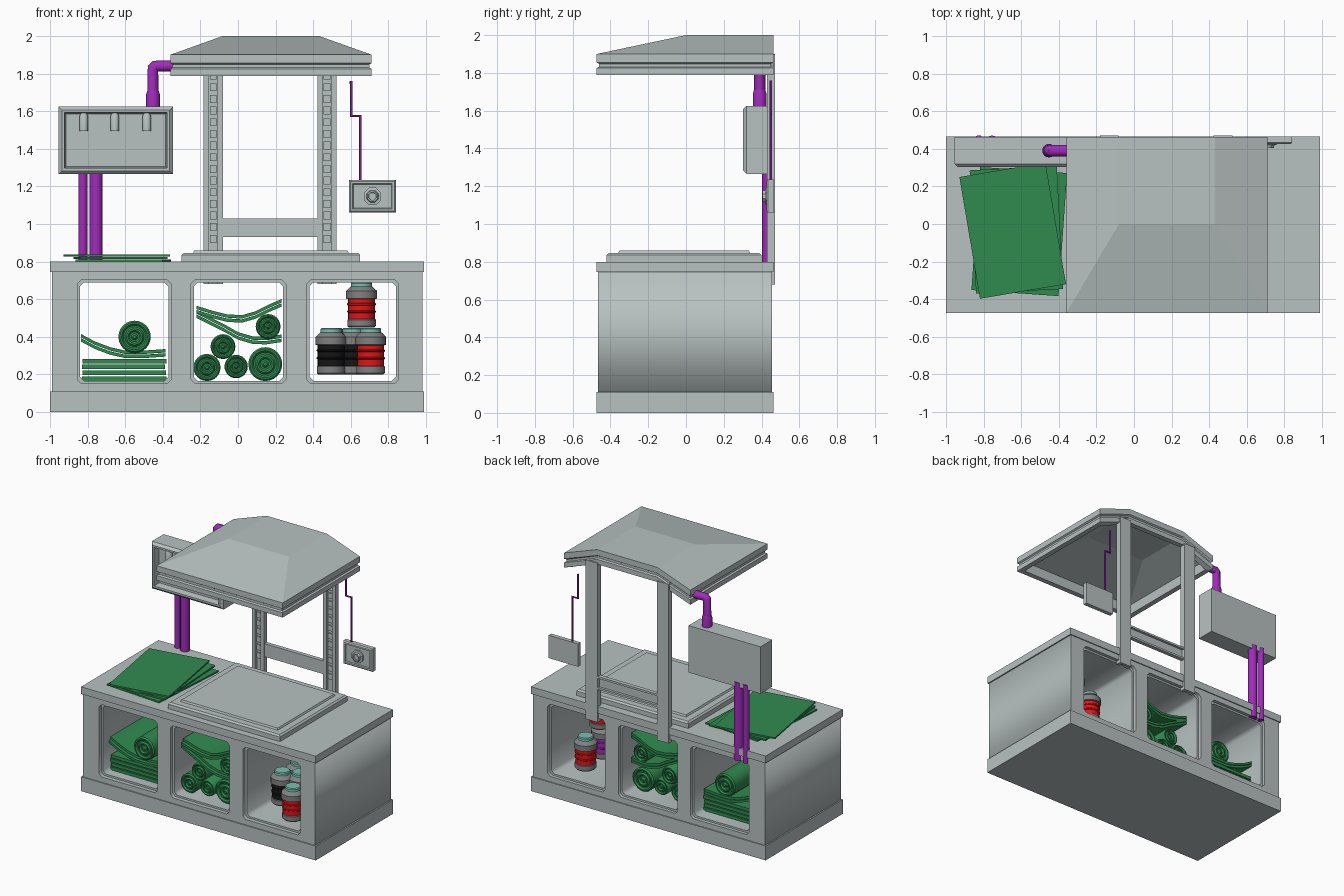
import bpy, bmesh, math
from mathutils import Matrix, Vector

if "Cube" in bpy.data.objects:
    bpy.data.objects.remove(bpy.data.objects["Cube"])


def material(name, rgb):
    m = bpy.data.materials.new(name)
    m.diffuse_color = (*rgb, 1)
    m.use_nodes = True
    m.node_tree.nodes["Principled BSDF"].inputs["Base Color"].default_value = m.diffuse_color
    return m


GREY = material("pale_grey", (0.48, 0.535, 0.535))
GREEN = material("sheet_green", (0.03, 0.26, 0.08))
PURPLE = material("pipe_purple", (0.35, 0.025, 0.48))
RED = material("can_red", (0.75, 0.008, 0.008))
BLACK = material("can_black", (0.008, 0.008, 0.009))
STEEL = material("can_steel", (0.22, 0.22, 0.22))
TEAL = material("cap_teal", (0.2, 0.53, 0.45))


def add(name, bm, mats, smooth=None):
    bmesh.ops.recalc_face_normals(bm, faces=bm.faces)
    me = bpy.data.meshes.new(name)
    bm.to_mesh(me)
    bm.free()
    for m in (mats if isinstance(mats, list) else [mats]):
        me.materials.append(m)
    if smooth:
        me.shade_smooth()
        me.set_sharp_from_angle(angle=math.radians(smooth))
    ob = bpy.data.objects.new(name, me)
    bpy.context.collection.objects.link(ob)
    return ob


def cube(bm, x0, x1, y0, y1, z0, z1):
    mat = Matrix.Translation(((x0 + x1) / 2, (y0 + y1) / 2, (z0 + z1) / 2)) @ \
        Matrix.Diagonal((x1 - x0, y1 - y0, z1 - z0, 1))
    return bmesh.ops.create_cube(bm, size=1, matrix=mat)["verts"]


def boxes(name, dims, mat):
    bm = bmesh.new()
    for d in dims:
        cube(bm, *d)
    return add(name, bm, mat)


def panel(name, dims, direction, steps, mat):
    """Box whose face towards direction gets a chain of insets (thickness, depth)."""
    bm = bmesh.new()
    cube(bm, *dims)
    bm.normal_update()
    face = max(bm.faces, key=lambda f: f.normal.dot(Vector(direction)))
    for thick, depth in steps:
        bmesh.ops.inset_individual(bm, faces=[face], thickness=thick, depth=depth,
                                   use_even_offset=True)
    return add(name, bm, mat)


def lathe(name, profile, mats, segs=20, mids=None, matrix=Matrix(), smooth=35):
    """Turn (radius, height) points about z; mids gives a material per band."""
    bm = bmesh.new()
    rings = [[bm.verts.new((r * math.cos(2 * math.pi * i / segs),
                            r * math.sin(2 * math.pi * i / segs), h))
              for i in range(segs)] for r, h in profile]
    for k in range(len(rings) - 1):
        for i in range(segs):
            j = (i + 1) % segs
            f = bm.faces.new((rings[k][i], rings[k][j], rings[k + 1][j], rings[k + 1][i]))
            f.material_index = mids[k] if mids else 0
    bm.faces.new(rings[0]).material_index = mids[0] if mids else 0
    bm.faces.new(rings[-1]).material_index = mids[-1] if mids else 0
    bm.transform(matrix)
    return add(name, bm, mats, smooth)


def from_curve(name, cu, mat, matrix=Matrix(), smooth=None):
    tmp = bpy.data.objects.new("tmp", cu)
    bpy.context.collection.objects.link(tmp)
    me = bpy.data.meshes.new_from_object(
        tmp.evaluated_get(bpy.context.evaluated_depsgraph_get()))
    bpy.data.objects.remove(tmp)
    bm = bmesh.new()
    bm.from_mesh(me)
    bpy.data.meshes.remove(me)
    bmesh.ops.remove_doubles(bm, verts=bm.verts, dist=1e-5)
    for f in bm.faces:
        f.material_index = 0
    bm.transform(matrix)
    return add(name, bm, mat, smooth)


def spline(cu, pts, cyclic):
    s = cu.splines.new('POLY')
    s.points.add(len(pts) - 1)
    for p, co in zip(s.points, pts):
        p.co = (*co, 1)
    s.use_cyclic_u = cyclic


def pipe(name, pts, r, mat=PURPLE, res=4):
    cu = bpy.data.curves.new(name, 'CURVE')
    cu.dimensions = '3D'
    cu.bevel_depth, cu.bevel_resolution, cu.use_fill_caps = r, res, True
    spline(cu, pts, False)
    return from_curve(name, cu, mat, smooth=40)


def frame(name, grow, y0, y1):
    """Plate in the xz plane with three chamfered openings."""
    cu = bpy.data.curves.new(name, 'CURVE')
    cu.dimensions, cu.fill_mode, cu.extrude = '2D', 'BOTH', (y1 - y0) / 2
    spline(cu, [(-.99, .05, 0), (.98, .05, 0), (.98, .77, 0), (-.99, .77, 0)], True)
    for a, b in ((-.84, -.37), (-.235, .24), (.38, .84)):
        a, b, c, d, e = a - grow, b + grow, .165 - grow, .69 + grow, .022
        spline(cu, [(a + e, c, 0), (b - e, c, 0), (b, c + e, 0), (b, d - e, 0),
                    (b - e, d, 0), (a + e, d, 0), (a, d - e, 0), (a, c + e, 0)], True)
    return from_curve(name, cu, GREY, Matrix.Translation((0, (y0 + y1) / 2, 0)) @
                      Matrix.Rotation(math.pi / 2, 4, 'X'))


# Bench: core with openings, wider rims front and back, plinth and worktop
frame("bench_core", 0, -.435, .43)
frame("bench_front_rim", .014, -.465, -.435)
frame("bench_back_rim", .014, .43, .456)
boxes("plinth", [(-1, .99, -.473, .464, 0, .11)], GREY)
boxes("worktop", [(-1, .99, -.473, .464, .745, .8)], GREY)
panel("hob_slab", (-.3, .65, -.42, .4, .8, .835), (0, 0, 1),
      [(.012, .012), (.05, 0), (.006, .013)], GREY)

# Posts: channels with a ladder of raised tabs, joined by a channel rail
for side, x in (("left", -.132), ("right", .473)):
    parts = [(x - .05, x + .05, .45, .47, .68, 1.9)]
    for s in (-1, 1):
        parts.append((x + s * .037 - .014, x + s * .037 + .014, .43, .455, .68, 1.9))
    parts += [(x - .018, x + .018, .441, .455, .9 + .062 * i, .942 + .062 * i)
              for i in range(15)]
    boxes(side + "_post", parts, GREY)
boxes("cross_rail", [(-.09, .43, .435, .447, .93, 1.03),
                     (-.09, .43, .44, .466, .93, .945),
                     (-.09, .43, .44, .466, 1.015, 1.03)], GREY)

# Hood: hipped roof shell, open below, banded edge that follows the arch at the back
bm = bmesh.new()
RIM = [(-.36, -.473, 1.9), (.71, -.473, 1.9), (.71, .462, 1.9),
       (.43, .462, 2), (-.08, .462, 2), (-.36, .462, 1.9)]


def hood_loop(inset, dz):
    return [bm.verts.new((x + (inset if x < -.2 else -inset if x > .6 else 0),
                          y + (inset if y < 0 else -inset), z + dz)) for x, y, z in RIM]


def roof(v, dz):
    a, b = bm.verts.new((-.08, 0, 2 + dz)), bm.verts.new((.43, 0, 2 + dz))
    for f in ((v[0], v[1], b, a), (v[1], v[2], v[3], b), (b, v[3], v[4], a), (v[0], a, v[4], v[5])):
        bm.faces.new(f)


loops = [hood_loop(*p) for p in ((0, 0), (0, -.045), (.012, -.052), (.012, -.068),
                                 (0, -.075), (0, -.112), (.04, -.112), (.04, -.035))]
for a, b in zip(loops, loops[1:]):
    for i in range(6):
        j = (i + 1) % 6
        bm.faces.new((a[i], a[j], b[j], b[i]))
roof(loops[0], 0)
roof(loops[-1], -.035)
add("hood", bm, GREY)

# Control cabinet with three hanging tubes, and its pipes
panel("cabinet", (-.955, -.345, .32, .462, 1.265, 1.625), (0, -1, 0),
      [(.018, .018), (.014, 0), (.008, -.05)], GREY)
for i, x in enumerate((-.82, -.655, -.485)):
    lathe(f"cabinet_tube_{i + 1}", [(.023, 1.495), (.023, 1.575), (.012, 1.592)], GREY, 12,
          matrix=Matrix.Translation((x, .335, 0)))
pipe("thin_riser", [(-.825, .448, .7), (-.825, .448, 1.3)], .024)
pipe("thick_riser", [(-.755, .437, .7), (-.755, .437, 1.3)], .034)
pipe("hood_elbow", [(-.33, .39, 1.84), (-.44, .39, 1.84), (-.452, .39, 1.828),
                    (-.452, .39, 1.6)], .03)
lathe("elbow_collar", [(.036, 1.61), (.036, 1.69), (.03, 1.71)], PURPLE,
      matrix=Matrix.Translation((-.452, .39, 0)))

# Small switch panel with dial and wire
panel("switch_panel", (.59, .84, .433, .465, 1.06, 1.235), (0, -1, 0),
      [(.008, .008), (.012, 0), (.004, -.008)], GREY)
lathe("dial", [(.05, 0), (.05, .012), (.035, .014), (.03, .03), (.022, .03), (.02, .022)],
      GREY, 8, smooth=None,
      matrix=Matrix.Translation((.715, .434, 1.147)) @ Matrix.Rotation(math.pi / 2, 4, 'X')
      @ Matrix.Rotation(math.pi / 8, 4, 'Z'))
pipe("switch_wire", [(.602, .448, 1.76), (.602, .448, 1.575), (.65, .448, 1.575),
                     (.65, .448, 1.2)], .008, res=1)

# Loose sheets on the worktop
for i, (cx, cy, ang) in enumerate(((-.61, -.04, -4), (-.625, -.03, 3), (-.645, -.035, 9.6))):
    ob = boxes(f"loose_sheet_{i + 1}", [(-.232, .232, -.328, .328, 0, .011)], GREEN)
    ob.matrix_world = Matrix.Translation((cx, cy, .801 + .0135 * i)) @ \
        Matrix.Rotation(math.radians(ang), 4, 'Z')

# Flat stack and curved sheets in the left and middle bays
boxes("sheet_stack", [(-.83 + .004 * (i % 2), -.38 - .004 * (i % 3), -.36, .33,
                       .166 + .031 * i, .19 + .031 * i) for i in range(4)], GREEN)


def curved_sheet(name, pts, thick, y0, y1):
    bm = bmesh.new()
    rows = [[bm.verts.new((x, y, z + t)) for y, t in
             ((y0, 0), (y1, 0), (y1, thick), (y0, thick))] for x, z in pts]
    for a, b in zip(rows, rows[1:]):
        for i in range(4):
            bm.faces.new((a[i], a[(i + 1) % 4], b[(i + 1) % 4], b[i]))
    bm.faces.new(rows[0])
    bm.faces.new(rows[-1])
    add(name, bm, GREEN, 35)


BENDS = {"left_bay": [(-.835, .375), (-.76, .335), (-.68, .305), (-.6, .287), (-.5, .287), (-.385, .295)],
         "lower_bend": [(-.22, .5), (-.15, .465), (-.07, .425), (0, .385), (.08, .362), (.15, .36), (.23, .372)],
         "upper_bend": [(-.22, .525), (-.14, .5), (-.06, .48), (.02, .475), (.09, .495), (.16, .53), (.23, .56)]}
for n, pts in BENDS.items():
    for k in range(2):
        curved_sheet(f"{n}_sheet_{k + 1}", [(x, z + .022 * k) for x, z in pts], .018,
                     -.37 + .02 * k, .33)

# Rolls lying along y with ringed ends
ROLLS = [(-.55, .4, .086), (-.165, .237, .072), (-.01, .242, .062), (.145, .255, .09),
         (-.08, .348, .066), (.16, .455, .066)]
for i, (x, z, r) in enumerate(ROLLS):
    half = [(r * k / 10, .34 - .01 * ((k // 2) % 2)) for k in range(1, 11)]
    lathe(f"roll_{i + 1}", [(a, -h) for a, h in half] + half[::-1], GREEN, 24,
          matrix=Matrix.Translation((x, -.02, z)) @ Matrix.Rotation(math.pi / 2, 4, 'X'))

# Cans: steel ends, ribbed coloured body, teal cap
CAN = [(.068, 0), (.076, .008), (.076, .042), (.072, .046), (.072, .08), (.077, .084),
       (.077, .09), (.072, .094), (.072, .12), (.077, .124), (.077, .13), (.072, .134),
       (.072, .155), (.082, .158), (.082, .2), (.06, .222), (.056, .224), (.056, .242), (.05, .248)]
BANDS = [0] * 3 + [1] * 9 + [0] * 3 + [2] * 3
CANS = [(.705, -.34, .2, RED), (.495, -.17, .2, BLACK), (.497, .02, .2, PURPLE),
        (.67, .05, .2, PURPLE), (.61, -.12, .2, BLACK), (.655, .28, .2, RED),
        (.657, .1, .45, RED)]
for i, (x, y, z, m) in enumerate(CANS):
    lathe(f"can_{i + 1}", CAN, [STEEL, m, TEAL], 20, BANDS,
          Matrix.Translation((x, y, z)) @ Matrix.Diagonal((1, 1, .97 if z > .4 else 1, 1)))
